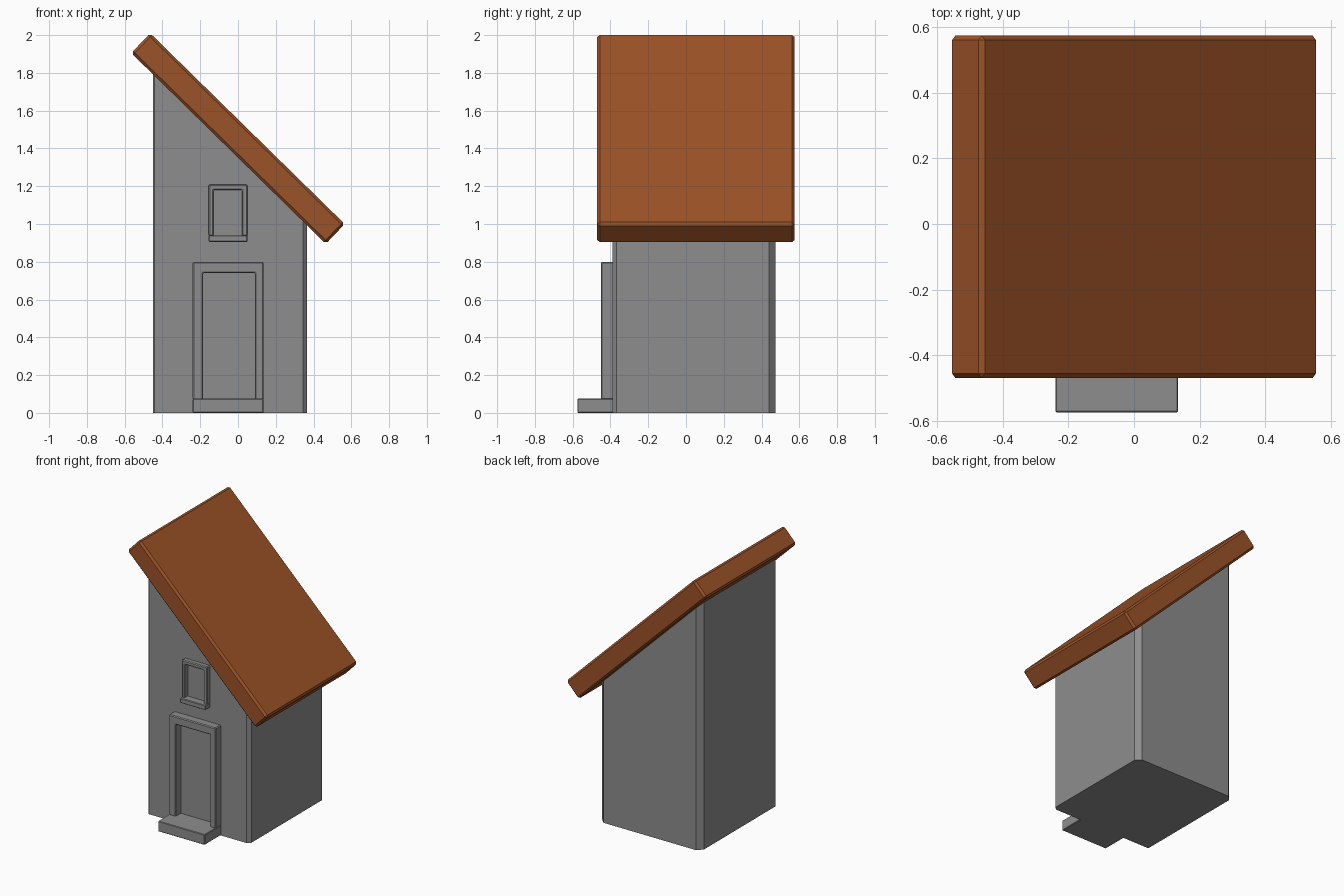
import bpy
import bmesh

default = bpy.data.objects.get("Cube")
if default:
    bpy.data.objects.remove(default, do_unlink=True)


def material(name, colour):
    mat = bpy.data.materials.new(name)
    mat.use_nodes = True
    mat.diffuse_color = (*colour, 1)
    bsdf = next(n for n in mat.node_tree.nodes if n.type == "BSDF_PRINCIPLED")
    bsdf.inputs["Base Color"].default_value = (*colour, 1)
    return mat


grey = material("stone grey", (0.27, 0.27, 0.27))
brown = material("roof brown", (0.33, 0.085, 0.02))


def solid(name, start, end, mat, bevel=0):
    """Close two matching loops of points into a flat-shaded solid."""
    bm = bmesh.new()
    a = [bm.verts.new(p) for p in start]
    b = [bm.verts.new(p) for p in end]
    bm.faces.new(a)
    bm.faces.new(b[::-1])
    for i in range(len(a)):
        j = (i + 1) % len(a)
        bm.faces.new((a[i], b[i], b[j], a[j]))
    bmesh.ops.recalc_face_normals(bm, faces=bm.faces)
    mesh = bpy.data.meshes.new(name)
    bm.to_mesh(mesh)
    bm.free()
    mesh.materials.append(mat)
    obj = bpy.data.objects.new(name, mesh)
    bpy.context.collection.objects.link(obj)
    if bevel:
        mod = obj.modifiers.new("Bevel", "BEVEL")
        mod.width = bevel
        mod.segments = 1
    return obj


def prism(name, profile, y0, y1, mat, bevel=0):
    """Extrude an x-z profile along y."""
    return solid(name, [(x, y0, z) for x, z in profile],
                 [(x, y1, z) for x, z in profile], mat, bevel)


def block(name, x0, x1, y0, y1, z0, z1, mat, bevel=0):
    return prism(name, [(x0, z0), (x1, z0), (x1, z1), (x0, z1)], y0, y1, mat, bevel)


def surround(name, outer, inner, z0, front, wall):
    """Frame open at the bottom; outer and inner are (left, right, top)."""
    l, r, t = outer
    il, ir, it = inner
    profile = [(l, z0), (il, z0), (il, it), (ir, it),
               (ir, z0), (r, z0), (r, t), (l, t)]
    return prism(name, profile, front, wall, grey, 0.006)


# Sloping roof slab
LOW, HIGH = (0.465, 0.895), (-0.565, 1.905)
prism("roof", [HIGH, LOW, (0.565, 1.0), (-0.465, 2.01)], -0.47, 0.575, brown, 0.014)

# House body with cut corners, its top following the roof
WALL = -0.39
X0, X1, Y1 = -0.45, 0.365, 0.475
footprint = []
for x, y, sx, sy, c in [(X0, WALL, 1, 1, 0.008), (X1, WALL, -1, 1, 0.022),
                        (X1, Y1, -1, -1, 0.036), (X0, Y1, 1, -1, 0.038)]:
    cut = [(x, y + sy * c), (x + sx * c, y)]
    footprint += cut if sx == sy else cut[::-1]


def roof_height(x):
    slope = (LOW[1] - HIGH[1]) / (LOW[0] - HIGH[0])
    return HIGH[1] + slope * (x - HIGH[0]) + 0.01


solid("house_body", [(x, y, 0) for x, y in footprint],
      [(x, y, roof_height(x)) for x, y in footprint], grey)

# Door surround and step
surround("door_frame", (-0.24, 0.135, 0.8), (-0.185, 0.09, 0.74), 0.07, -0.45, WALL + 0.01)
block("door_step", -0.24, 0.135, -0.575, WALL + 0.01, 0, 0.075, grey, 0.004)

# Window surround and sill
surround("window_frame", (-0.155, 0.05, 1.21), (-0.13, 0.02, 1.18), 0.935, -0.425, WALL + 0.01)
block("window_sill", -0.155, 0.05, -0.445, WALL + 0.01, 0.905, 0.94, grey, 0.004)
